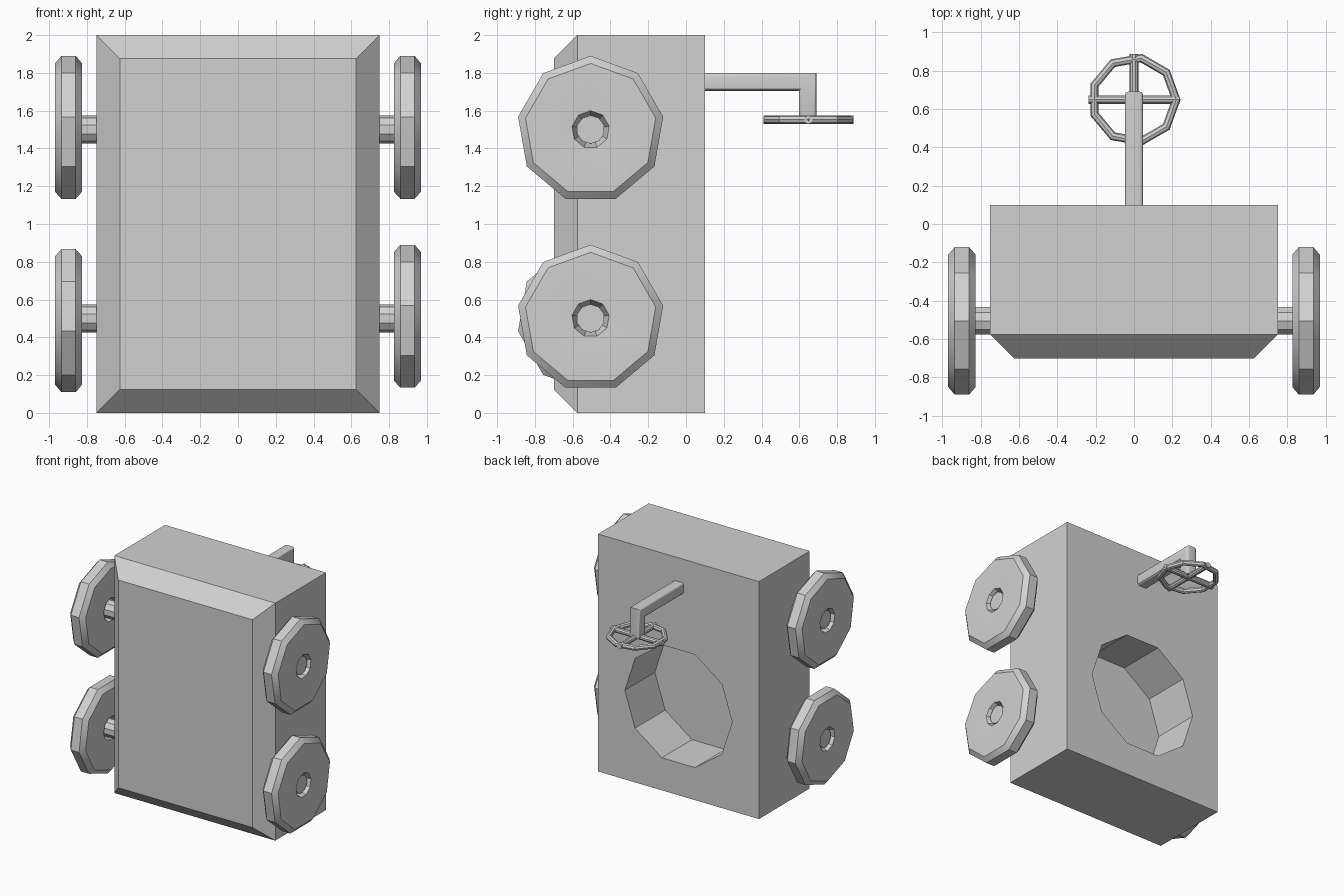
import bpy
import bmesh
from math import cos, sin, pi, radians
from mathutils import Matrix

if "Cube" in bpy.data.objects:
    bpy.data.objects.remove(bpy.data.objects["Cube"], do_unlink=True)

grey = bpy.data.materials.new("plain_grey")
grey.use_nodes = True
grey.diffuse_color = (0.64, 0.64, 0.64, 1)
grey.node_tree.nodes["Principled BSDF"].inputs["Base Color"].default_value = (0.64, 0.64, 0.64, 1)


def finish(name, bm, matrix=Matrix(), smooth=True):
    """Turn a bmesh into a named, shaded object."""
    bm.transform(matrix)
    bmesh.ops.recalc_face_normals(bm, faces=bm.faces)
    mesh = bpy.data.meshes.new(name)
    bm.to_mesh(mesh)
    bm.free()
    mesh.materials.append(grey)
    obj = bpy.data.objects.new(name, mesh)
    bpy.context.collection.objects.link(obj)
    bpy.ops.object.select_all(action='DESELECT')
    obj.select_set(True)
    bpy.context.view_layer.objects.active = obj
    if smooth:
        bpy.ops.object.shade_smooth_by_angle(angle=radians(30))
    return obj


def revolve(profile, sides, closed=False, start=0.0):
    """Spin (radius, height) points round z; open profiles get end caps."""
    bm = bmesh.new()
    angles = [start + 2 * pi * i / sides for i in range(sides)]
    rings = [[bm.verts.new((r * cos(a), r * sin(a), h)) for a in angles]
             for r, h in profile]
    pairs = list(zip(rings, rings[1:]))
    if closed:
        pairs.append((rings[-1], rings[0]))
    else:
        bm.faces.new(rings[0])
        bm.faces.new(rings[-1])
    for low, high in pairs:
        for i in range(sides):
            j = (i + 1) % sides
            bm.faces.new((low[i], low[j], high[j], high[i]))
    return bm


def rod(radius, bottom, top, sides):
    return revolve([(radius, bottom), (radius, top)], sides)


along_x = Matrix.Rotation(pi / 2, 4, 'Y')
along_y = Matrix.Rotation(pi / 2, 4, 'X')

# Body: box with a chamfered front
bm = bmesh.new()
bmesh.ops.create_cube(bm, size=1, matrix=Matrix.Translation((0, -0.3, 1))
                      @ Matrix.Diagonal((1.5, 0.8, 2, 1)))
front = [e for e in bm.edges if all(v.co.y < -0.6 for v in e.verts)]
bmesh.ops.bevel(bm, geom=front, offset=0.125, segments=1, affect='EDGES')
body = finish("body", bm, smooth=False)

# Ten-sided recess in the back
cutter = finish("recess_cutter", rod(0.5, -0.2, 0.3, 10),
                Matrix.Translation((0, 0, 0.75)) @ along_y, smooth=False)
cutter.hide_render = True
cut = body.modifiers.new("recess", 'BOOLEAN')
cut.operation = 'DIFFERENCE'
cut.solver = 'EXACT'
cut.object = cutter
bpy.context.view_layer.objects.active = body
bpy.ops.object.modifier_apply(modifier=cut.name)
bpy.data.objects.remove(cutter, do_unlink=True)

# Axles and nine-sided wheels
half = [(0.1, 0.068), (0.2, 0.072), (0.35, 0.072), (0.39, 0.038)]
tyre = [(0.073, 0)] + half + [(r, -h) for r, h in reversed(half)]
for level, z in (("lower", 0.5), ("upper", 1.5)):
    finish(level + "_axle", rod(0.075, -0.945, 0.945, 10),
           Matrix.Translation((0, -0.505, z)) @ along_x)
    for side, x in (("left", 0.897), ("right", -0.897)):
        flipped = level == "lower" and side == "right"
        finish(f"{level}_{side}_wheel",
               revolve(tyre, 9, closed=True, start=0 if flipped else pi),
               Matrix.Translation((x, -0.505, z)) @ along_x)

# Bent arm: L profile extruded across x, with rounded side edges
bm = bmesh.new()
corner = [(0.08, 1.8), (0.69, 1.8), (0.69, 1.55), (0.598, 1.55), (0.598, 1.705), (0.08, 1.705)]
base = bm.faces.new([bm.verts.new((-0.047, y, z)) for y, z in corner])
grown = bmesh.ops.extrude_face_region(bm, geom=[base])["geom"]
for v in grown:
    if isinstance(v, bmesh.types.BMVert):
        v.co.x = 0.047
rims = [e for e in bm.edges if abs(e.verts[0].co.x - e.verts[1].co.x) < 0.01]
bmesh.ops.bevel(bm, geom=rims, offset=0.018, segments=3, profile=0.5, affect='EDGES')
finish("bent_arm", bm)

# Hand wheel: ring and crossed spokes
centre = Matrix.Translation((0, 0.648, 1.552))
ring = [(0.22 + 0.0225 * cos(k * pi / 4), 0.0225 * sin(k * pi / 4)) for k in range(8)]
finish("hand_wheel_ring", revolve(ring, 9, closed=True), centre)
for name, turn in (("cross_spoke", along_x), ("long_spoke", along_y)):
    finish(name, rod(0.0225, -0.238, 0.238, 10), centre @ turn)
